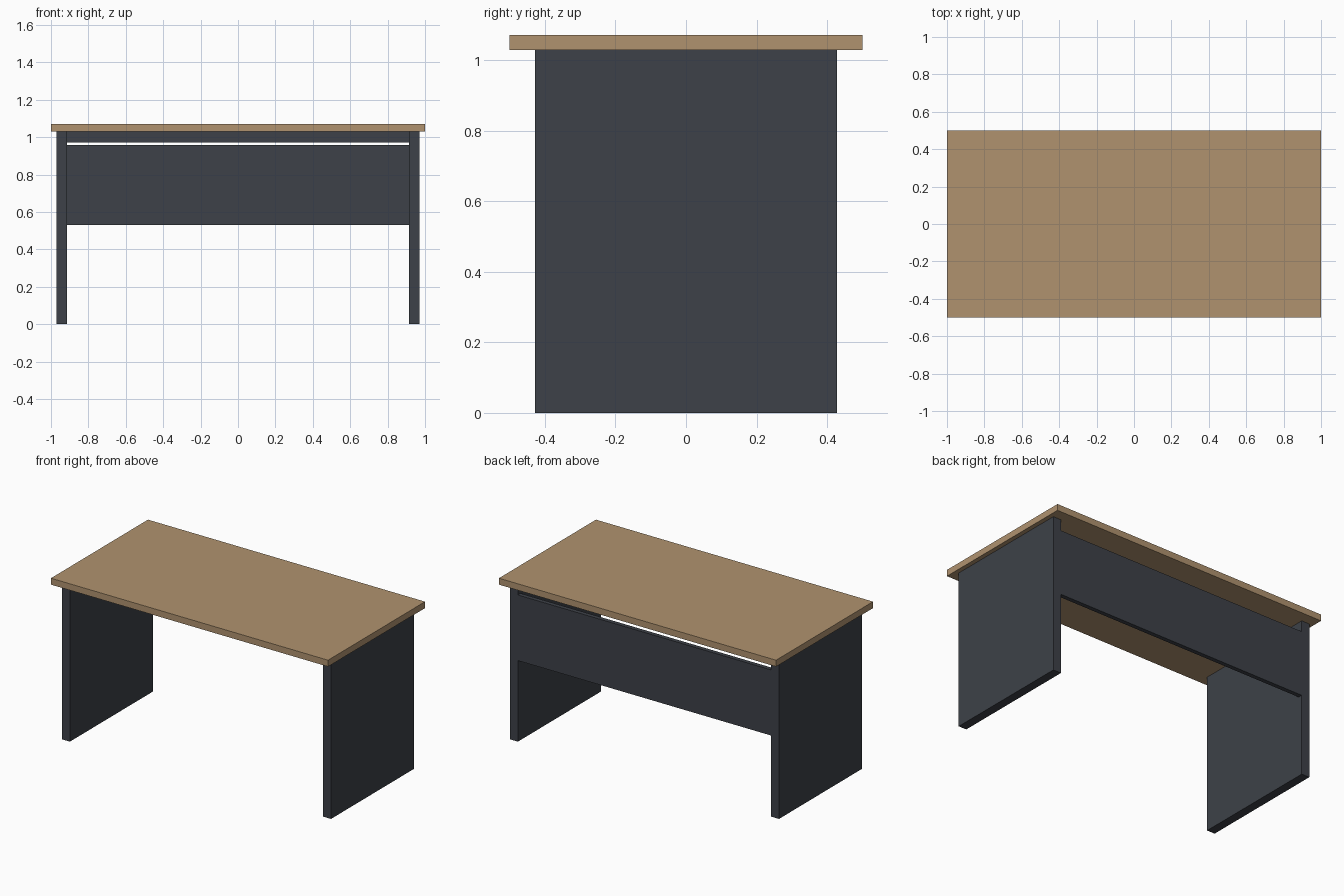
import bpy

cube = bpy.data.objects.get("Cube")
if cube:
    bpy.data.objects.remove(cube, do_unlink=True)


def make_material(name, rgb):
    mat = bpy.data.materials.new(name)
    mat.use_nodes = True
    color = (*rgb, 1.0)
    mat.diffuse_color = color
    bsdf = mat.node_tree.nodes["Principled BSDF"]
    bsdf.inputs["Base Color"].default_value = color
    bsdf.inputs["Roughness"].default_value = 0.6
    return mat


def box(name, x, y, z, mat):
    """Box spanning the (low, high) range on each axis."""
    spans = (x, y, z)
    bpy.ops.mesh.primitive_cube_add(size=1, location=[(a + b) / 2 for a, b in spans])
    obj = bpy.context.object
    obj.name = name
    obj.scale = [b - a for a, b in spans]
    bpy.ops.object.transform_apply(location=False, rotation=False, scale=True)
    obj.data.materials.append(mat)
    return obj


wood = make_material("light wood", (0.434, 0.291, 0.159))
charcoal = make_material("charcoal", (0.047, 0.053, 0.065))

TOP_Z = 1.071     # height of the desk
UNDER_Z = 1.029   # underside of the tabletop
INNER_X = 0.914   # inner face of the side panels
OUTER_X = 0.971
LEG_Y = 0.428     # half depth of the side panels

# Tabletop
box("tabletop", (-1, 1), (-0.5, 0.5), (UNDER_Z, TOP_Z), wood)

# Full-depth side panels
box("left_side_panel", (INNER_X, OUTER_X), (-LEG_Y, LEG_Y), (0, UNDER_Z), charcoal)
box("right_side_panel", (-OUTER_X, -INNER_X), (-LEG_Y, LEG_Y), (0, UNDER_Z), charcoal)

# Modesty panel at the back, with a gap below the tabletop
box("back_panel", (-INNER_X, INNER_X), (LEG_Y - 0.028, LEG_Y), (0.529, 0.957), charcoal)

# Support beam under the middle of the tabletop
box("support_beam", (-INNER_X, INNER_X), (-0.028, 0.028), (0.972, UNDER_Z), charcoal)
